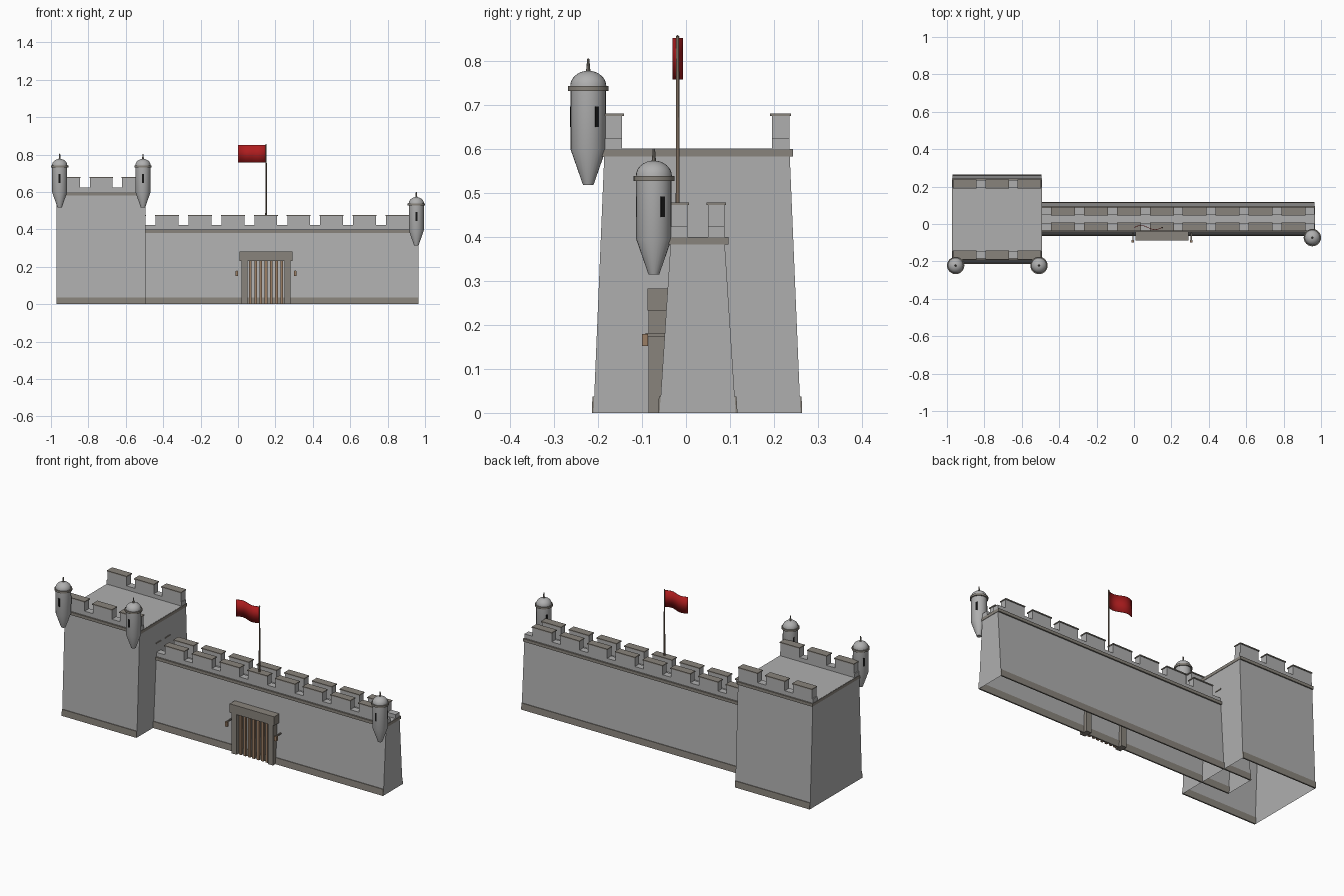
import bpy, bmesh, math
from mathutils import Matrix, Vector

if "Cube" in bpy.data.objects:
    bpy.data.objects.remove(bpy.data.objects["Cube"])


def mat(name, rgb):
    m = bpy.data.materials.new(name)
    m.diffuse_color = (*rgb, 1)
    m.use_nodes = True
    m.node_tree.nodes["Principled BSDF"].inputs["Base Color"].default_value = m.diffuse_color
    return m


STONE = mat("grey stone", (0.43, 0.43, 0.43))
TRIM = mat("brown grey trim", (0.25, 0.23, 0.20))
WOOD = mat("tan wood", (0.33, 0.21, 0.13))
POLE = mat("dark brown pole", (0.20, 0.15, 0.11))
RED = mat("flag red", (0.42, 0.012, 0.013))
BLACK = mat("slit black", (0.008, 0.008, 0.008))


def finish(name, bm, material, smooth=False):
    bmesh.ops.recalc_face_normals(bm, faces=bm.faces)
    me = bpy.data.meshes.new(name)
    bm.to_mesh(me)
    bm.free()
    me.materials.append(material)
    ob = bpy.data.objects.new(name, me)
    bpy.context.collection.objects.link(ob)
    if smooth:
        bpy.ops.object.select_all(action='DESELECT')
        ob.select_set(True)
        bpy.context.view_layer.objects.active = ob
        bpy.ops.object.shade_smooth_by_angle(angle=math.radians(35))
    return ob


def add_box(bm, x0, x1, y0, y1, z0, z1):
    m = Matrix.Translation(((x0 + x1) / 2, (y0 + y1) / 2, (z0 + z1) / 2)) @ \
        Matrix.Diagonal((x1 - x0, y1 - y0, z1 - z0, 1))
    bmesh.ops.create_cube(bm, size=1, matrix=m)


def boxes(name, material, items):
    bm = bmesh.new()
    for b in items:
        add_box(bm, *b)
    return finish(name, bm, material)


def prism(bm, profile, x0, x1):
    """Extrude a closed (y, z) profile along x."""
    vs = [bm.verts.new((x0, y, z)) for y, z in profile]
    f = bm.faces.new(vs)
    r = bmesh.ops.extrude_face_region(bm, geom=[f])
    new = [v for v in r["geom"] if isinstance(v, bmesh.types.BMVert)]
    bmesh.ops.translate(bm, verts=new, vec=(x1 - x0, 0, 0))
    if f.is_valid is False or len(bm.faces) == 0:
        return
    # restore the starting cap if the extrusion removed it
    if not any(all(abs(v.co.x - x0) < 1e-6 for v in g.verts) for g in bm.faces):
        bm.faces.new(vs)


def lathe(name, profile, centre, material, segments=24):
    """Spin an (r, z) profile about the vertical axis."""
    bm = bmesh.new()
    vs = [bm.verts.new((r, 0, z)) for r, z in profile]
    es = [bm.edges.new(p) for p in zip(vs, vs[1:])]
    bmesh.ops.spin(bm, geom=vs + es, cent=(0, 0, 0), axis=(0, 0, 1),
                   angle=math.tau, steps=segments, use_duplicate=False)
    bmesh.ops.remove_doubles(bm, verts=bm.verts, dist=1e-5)
    bmesh.ops.translate(bm, verts=bm.verts, vec=Vector(centre))
    return finish(name, bm, material, True)


def block(name, x0, x1, cy, base, top, h, band_half, merlon_x, merlon_w, depth, rise):
    """Battered stone block, open below, with bands and two crenellated parapets."""
    bm = bmesh.new()
    prism(bm, [(cy - base, 0), (cy + base, 0), (cy + top, h), (cy - top, h)], x0, x1)
    bm.normal_update()
    bottom = [f for f in bm.faces if all(v.co.z < 1e-6 for v in f.verts)]
    bmesh.ops.recalc_face_normals(bm, faces=bm.faces)
    bmesh.ops.delete(bm, geom=bottom, context='FACES_ONLY')
    finish(name, bm, STONE)
    # base strips on the front and back
    bm = bmesh.new()
    s = (base - top) / h * 0.037
    for d in (-1, 1):
        prism(bm, [(cy + d * (base - 0.004), 0), (cy + d * (base + 0.004), 0),
                   (cy + d * (base + 0.004 - s), 0.037), (cy + d * (base - 0.004 - s), 0.037)],
              x0, x1)
    finish(name + "_base_strip", bm, TRIM)
    # band below the parapet
    boxes(name + "_band", TRIM, [(x0 - 0.002, x1 + 0.002, cy - band_half, cy + band_half,
                                  h - 0.018, h - 0.001)])
    # parapets, merlons and caps
    stones, caps = [], []
    for d in (-1, 1):
        ya, yb = sorted((cy + d * top, cy + d * (top - depth)))
        stones.append((x0, x1, ya, yb, h, h + 0.023))
        for x in merlon_x:
            a, b = x - merlon_w / 2, x + merlon_w / 2
            stones.append((a, b, ya, yb, h + 0.023, h + rise - 0.006))
            caps.append((a - 0.003, b + 0.003, ya - 0.004, yb + 0.004,
                         h + rise - 0.006, h + rise))
    boxes(name + "_parapet", STONE, stones)
    boxes(name + "_merlon_cap", TRIM, caps)


# tower and long wall (the wall runs on into the tower)
block("tower", -0.97, -0.495, 0.025, 0.235, 0.210, 0.60, 0.218,
      [-0.904 + 0.1725 * i for i in range(3)], 0.12, 0.04, 0.08)
block("wall", -0.67, 0.965, 0.0265, 0.0865, 0.0605, 0.40, 0.0695,
      [-0.555 + 0.1759 * i for i in range(9)], 0.122, 0.037, 0.078)


# hanging round turrets with domes, spires and slits
def turret(name, x, y, z):
    R = 0.04
    lathe(name + "_body", [(0, 0), (0.012, 0), (R, 0.08), (R, 0.216)], (x, y, z), STONE)
    lathe(name + "_ring", [(R - 0.004, 0.213), (0.0465, 0.213), (0.0465, 0.224),
                           (R - 0.004, 0.224)], (x, y, z), TRIM)
    dome = [(0.041 * math.cos(a), 0.224 + 0.035 * math.sin(a))
            for a in [math.pi / 2 * i / 8 for i in range(8)]] + [(0, 0.259)]
    lathe(name + "_dome", dome, (x, y, z), STONE)
    lathe(name + "_spire", [(0.006, 0.254), (0.004, 0.268), (0.003, 0.286), (0, 0.287)],
          (x, y, z), TRIM, 10)
    bm = bmesh.new()
    for deg in (-90, 30, 150):
        part = bmesh.new()
        add_box(part, R - 0.004, R + 0.001, -0.005, 0.005, 0.131, 0.178)
        part.transform(Matrix.Translation((x, y, z)) @ Matrix.Rotation(math.radians(deg), 4, 'Z'))
        tmp = bpy.data.meshes.new("tmp")
        part.to_mesh(tmp)
        part.free()
        bm.from_mesh(tmp)
        bpy.data.meshes.remove(tmp)
    finish(name + "_slits", bm, BLACK)


turret("left_turret", -0.9535, -0.222, 0.518)
turret("middle_turret", -0.508, -0.222, 0.518)
turret("right_turret", 0.9535, -0.073, 0.314)

# gate: posts, lintel and bars
GX = 0.15
boxes("gate_posts", TRIM, [(GX + d * 0.115 - 0.016, GX + d * 0.115 + 0.016, -0.085, -0.035, 0, 0.232)
                           for d in (-1, 1)])
boxes("gate_lintel", TRIM, [(GX - 0.141, GX + 0.141, -0.088, -0.035, 0.232, 0.283)])
boxes("gate_bars", WOOD, [(GX + 0.028 * i - 0.007, GX + 0.028 * i + 0.007, -0.075, -0.061, 0, 0.232)
                          for i in range(-3, 4)])

# torches beside the gate
boxes("torch_holders", WOOD, [(GX + d * 0.156 - 0.007, GX + d * 0.156 + 0.007, -0.1, -0.086, 0.152, 0.179)
                              for d in (-1, 1)])
boxes("torch_arms", TRIM, [(GX + d * 0.156 - 0.003, GX + d * 0.156 + 0.003, -0.092, -0.045, 0.174, 0.181)
                           for d in (-1, 1)])

# flagpole and waving flag
lathe("flagpole", [(0.0045, 0.4), (0.0035, 0.852), (0.004, 0.855), (0, 0.859)], (GX, -0.019, 0), POLE, 12)
bm = bmesh.new()
N = 14
rows = []
for i in range(N + 1):
    t = i / N
    y = -0.019 - 0.011 * math.sin(math.tau * t)
    rows.append([bm.verts.new((GX - 0.15 * t, y, z)) for z in (0.757, 0.852)])
for a, b in zip(rows, rows[1:]):
    bm.faces.new((a[0], b[0], b[1], a[1]))
flag = finish("flag", bm, RED, True)
mod = flag.modifiers.new("thickness", 'SOLIDIFY')
mod.thickness = 0.003
mod.offset = 0
